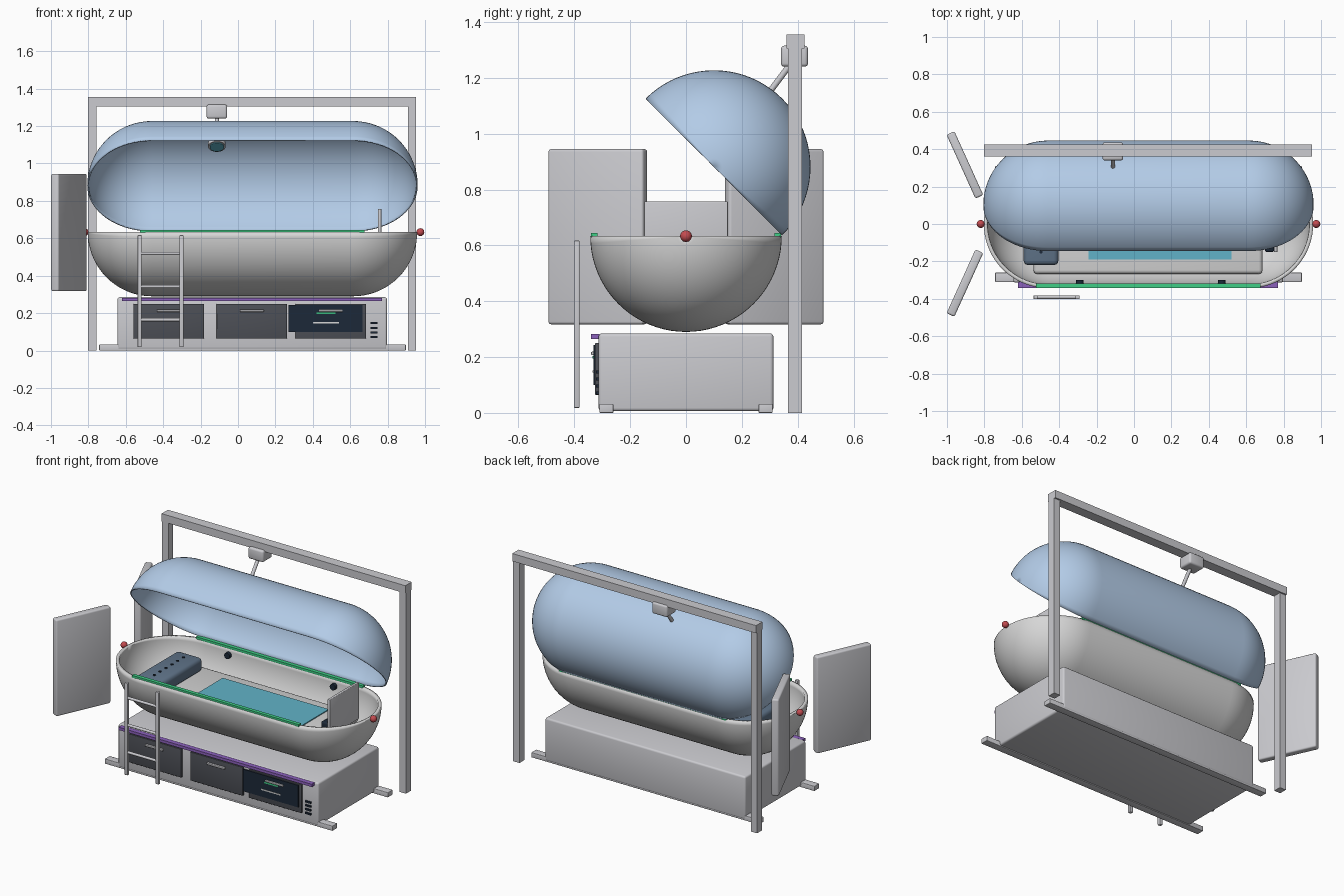
import bpy, bmesh
from math import pi, sin, cos, radians
from mathutils import Vector

cube = bpy.data.objects.get("Cube")
if cube:
    bpy.data.objects.remove(cube, do_unlink=True)


def material(name, r, g, b):
    m = bpy.data.materials.new(name)
    m.use_nodes = True
    m.diffuse_color = (r, g, b, 1)
    m.node_tree.nodes["Principled BSDF"].inputs["Base Color"].default_value = (r, g, b, 1)
    return m


WHITE = material("shell white", 0.68, 0.68, 0.68)
GREY = material("frame grey", 0.60, 0.60, 0.63)
BLUE = material("lid blue", 0.45, 0.60, 0.80)
TEAL = material("sheet teal", 0.12, 0.45, 0.58)
GREEN = material("light green", 0.05, 0.62, 0.24)
PURPLE = material("light purple", 0.26, 0.12, 0.50)
RED = material("beacon red", 0.55, 0.07, 0.08)
DARK = material("drawer charcoal", 0.075, 0.08, 0.095)
NAVY = material("screen navy", 0.012, 0.022, 0.04)
SLATE = material("pillow slate", 0.12, 0.18, 0.26)


def finish(name, bm, mat, smooth=True):
    me = bpy.data.meshes.new(name)
    bm.to_mesh(me)
    bm.free()
    me.materials.append(mat)
    ob = bpy.data.objects.new(name, me)
    bpy.context.collection.objects.link(ob)
    if smooth:
        bpy.ops.object.select_all(action="DESELECT")
        ob.select_set(True)
        bpy.context.view_layer.objects.active = ob
        bpy.ops.object.shade_smooth_by_angle(angle=radians(35))
    return ob


def box(name, x, y, z, mat, bevel=0):
    """Box given by its (min, max) on each axis."""
    bm = bmesh.new()
    bmesh.ops.create_cube(bm, size=1)
    for v in bm.verts:
        v.co = [r[0] + (c + 0.5) * (r[1] - r[0]) for c, r in zip(v.co, (x, y, z))]
    if bevel:
        bmesh.ops.bevel(bm, geom=bm.edges[:], offset=bevel, segments=3,
                        profile=0.5, affect="EDGES")
    return finish(name, bm, mat, bool(bevel))


def rod(name, a, b, radius, mat, sides=20):
    """Cylinder between two points."""
    a, b = Vector(a), Vector(b)
    bm = bmesh.new()
    bmesh.ops.create_cone(bm, cap_ends=True, segments=sides, radius1=radius,
                          radius2=radius, depth=(b - a).length)
    ob = finish(name, bm, mat)
    ob.rotation_euler = (b - a).to_track_quat("Z", "Y").to_euler()
    ob.location = (a + b) / 2
    return ob


def ball(name, loc, radius, mat):
    bm = bmesh.new()
    bmesh.ops.create_uvsphere(bm, u_segments=24, v_segments=14, radius=radius)
    ob = finish(name, bm, mat)
    ob.location = loc
    return ob


def half_capsule(name, x0, x1, r, wall, mat, steps=18, arc=40):
    """Lower half of a hollow capsule lying along x."""
    turns = [pi / 2 * i / steps for i in range(steps + 1)]
    rings = [(x0 - r * cos(t), r * sin(t)) for t in turns]
    rings += [(x1 + r * cos(t), r * sin(t)) for t in reversed(turns)]
    bm = bmesh.new()
    rows = []
    for x, rad in rings:
        angles = [pi + pi * j / arc for j in range(arc + 1)]
        rows.append([bm.verts.new((x, rad * cos(a), rad * sin(a))) for a in angles])
    for p, q in zip(rows, rows[1:]):
        for j in range(arc):
            bm.faces.new((p[j], p[j + 1], q[j + 1], q[j]))
    bmesh.ops.remove_doubles(bm, verts=bm.verts[:], dist=1e-5)
    ob = finish(name, bm, mat)
    mod = ob.modifiers.new("wall", "SOLIDIFY")
    mod.thickness = wall
    mod.offset = -1
    return ob


# Tub and the raised lid hinged along its back rim
RIM = 0.633
tub = half_capsule("tub", -0.46, 0.615, 0.343, 0.02, WHITE)
tub.location.z = RIM
lid = half_capsule("lid", -0.46, 0.615, 0.346, 0.008, BLUE)
lid.location = (0, 0.1, 0.881)
lid.rotation_euler.x = radians(135)

# Rim lights, wall jets and end beacons
for side, s in (("front", -1), ("back", 1)):
    ys = sorted((s * 0.317, s * 0.341))
    box(side + "_rim_light", (-0.525, 0.676), ys, (0.630, 0.645), GREEN)
    for i, x in enumerate((-0.29, 0.47)):
        rod(f"{side}_jet_{i}", (x, s * 0.30, 0.588), (x, s * 0.33, 0.588), 0.02, NAVY)
for side, x in (("right", -0.82), ("left", 0.975)):
    ball(side + "_beacon", (x, 0, RIM), 0.021, RED)

# Mattress, sheet and pillow with studs
box("mattress", (-0.537, 0.687), (-0.267, 0.267), (0.435, 0.495), WHITE, 0.02)
box("sheet", (-0.243, 0.52), (-0.19, 0.19), (0.493, 0.501), TEAL)
box("pillow", (-0.59, -0.404), (-0.22, 0.22), (0.49, 0.58), SLATE, 0.025)
for i in range(6):
    y = -0.15 + 0.06 * i
    rod(f"pillow_stud_{i}", (-0.497, y, 0.575), (-0.497, y, 0.584), 0.009, NAVY, 12)

# Foot plate with control knob
box("foot_plate", (0.748, 0.767), (-0.15, 0.15), (0.52, 0.757), GREY, 0.004)
box("foot_control", (0.70, 0.748), (-0.15, -0.09), (0.55, 0.60), NAVY, 0.01)

# Base cabinet and its feet
box("base", (-0.645, 0.797), (-0.313, 0.313), (0.006, 0.285), GREY, 0.012)
for side, y in (("front", -0.31), ("back", 0.26)):
    box(side + "_foot", (-0.742, 0.897), (y, y + 0.05), (0, 0.032), GREY, 0.003)
box("base_light", (-0.62, 0.77), (-0.341, -0.31), (0.264, 0.282), PURPLE)

# Drawers with handles, screen and vents
for i, x in enumerate((-0.559, -0.115, 0.307)):
    box(f"drawer_{i}", (x, x + 0.378), (-0.326, -0.31), (0.064, 0.25), DARK, 0.004)
    mid = x + 0.189
    box(f"drawer_handle_{i}", (mid - 0.064, mid + 0.064), (-0.340, -0.324),
        (0.207, 0.219), GREY, 0.003)
box("screen", (0.27, 0.666), (-0.332, -0.324), (0.10, 0.243), NAVY)
box("screen_status_bar", (0.42, 0.52), (-0.334, -0.331), (0.194, 0.203), GREEN)
box("screen_level_bar", (0.40, 0.54), (-0.334, -0.331), (0.144, 0.152), WHITE)
for i in range(4):
    z = 0.066 + 0.025 * i
    box(f"vent_{i}", (0.708, 0.747), (-0.322, -0.31), (z, z + 0.011), NAVY)

# Ladder
for side, x in (("right", -0.526), ("left", -0.302)):
    box(side + "_ladder_rail", (x - 0.011, x + 0.011), (-0.402, -0.381),
        (0.018, 0.617), GREY, 0.004)
for i in range(3):
    z = 0.165 + 0.177 * i
    rod(f"ladder_rung_{i}", (-0.526, -0.391, z), (-0.302, -0.391, z), 0.009, GREY)

# Overhead frame
for side, x in (("right", -0.802), ("left", 0.908)):
    box(side + "_post", (x, x + 0.045), (0.365, 0.415), (0, 1.31), GREY)
box("top_beam", (-0.802, 0.953), (0.36, 0.425), (1.305, 1.355), GREY)

# Lamp hanging from the beam through the lid
box("lamp_mount", (-0.168, -0.058), (0.34, 0.437), (1.24, 1.315), GREY, 0.012)
top, tip = Vector((-0.113, 0.375, 1.25)), Vector((-0.113, 0.262, 1.10))
axis = (tip - top).normalized()
rod("lamp_arm", top, tip, 0.011, GREY)
rod("lamp_head", tip - axis * 0.012, tip + axis * 0.012, 0.047, GREY, 28)
rod("lamp_glow", tip + axis * 0.01, tip + axis * 0.017, 0.038, TEAL, 28)

# Two splayed privacy panels at the head end
for side, s in (("front", -1), ("back", 1)):
    panel = box(side + "_panel", (-0.187, 0.187), (-0.023, 0.023), (0.317, 0.945), GREY, 0.01)
    panel.location = (-0.904, s * 0.316, 0)
    panel.rotation_euler.z = -s * radians(65.6)
